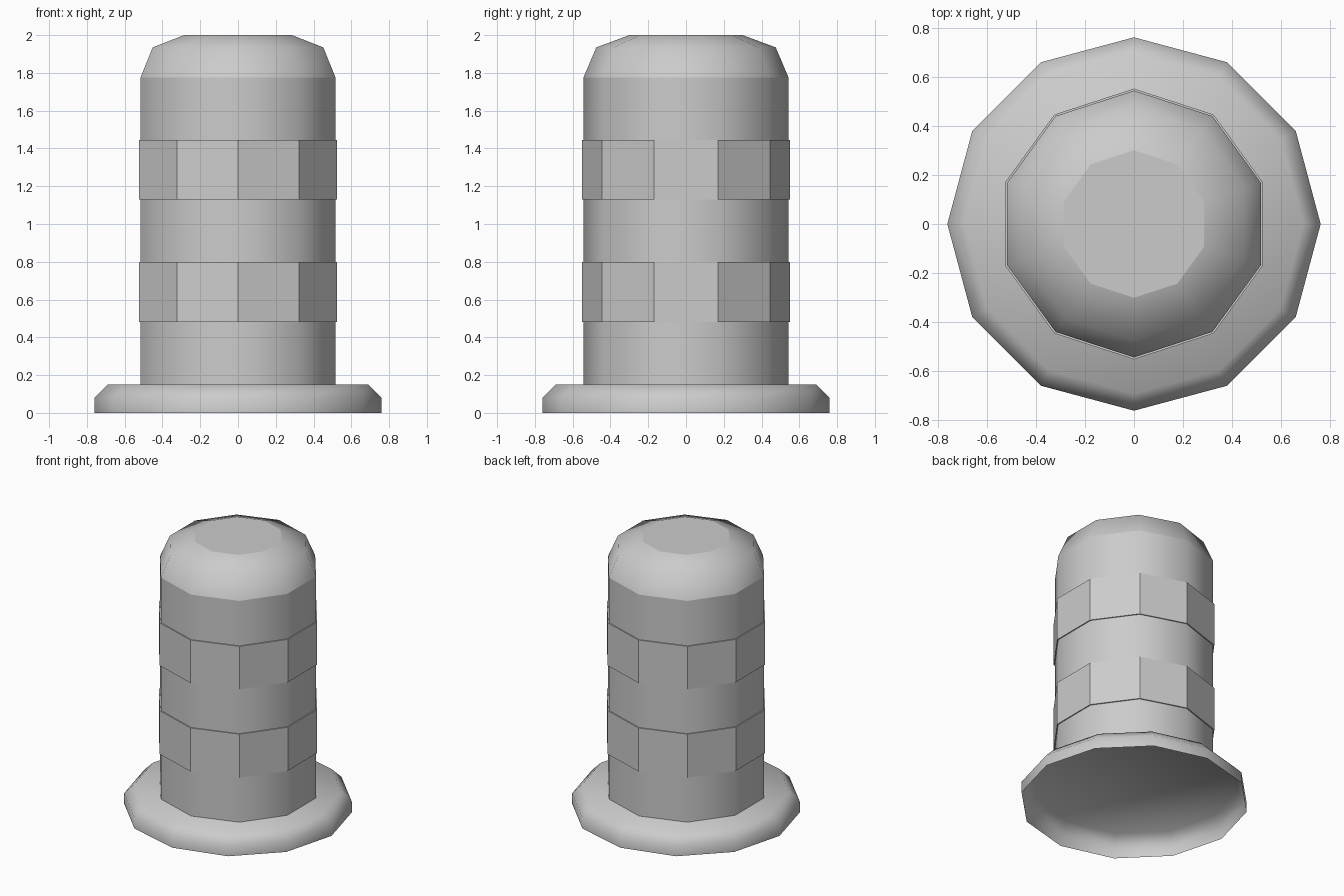
import bpy, bmesh, math

cube = bpy.data.objects.get("Cube")
if cube:
    bpy.data.objects.remove(cube, do_unlink=True)

grey = bpy.data.materials.new("plain_grey")
grey.use_nodes = True
colour = (0.6, 0.6, 0.6, 1)
grey.diffuse_color = colour
grey.node_tree.nodes["Principled BSDF"].inputs["Base Color"].default_value = colour


def lathe(name, sides, profile, cap_top=False, sharp_heights=()):
    """Turn a (radius, height) profile around z, with one corner at the back."""
    bm = bmesh.new()
    rings = []
    for radius, z in profile:
        angles = [math.pi / 2 + math.tau * i / sides for i in range(sides)]
        rings.append([bm.verts.new((radius * math.cos(a), radius * math.sin(a), z))
                      for a in angles])
    for low, high in zip(rings, rings[1:]):
        for i in range(sides):
            j = (i + 1) % sides
            bm.faces.new((low[i], low[j], high[j], high[i]))
    if cap_top:
        bm.faces.new(rings[-1])
    for face in bm.faces:
        face.smooth = True
    for edge in bm.edges:
        if all(any(abs(v.co.z - z) < 1e-4 for z in sharp_heights) for v in edge.verts):
            edge.smooth = False
    mesh = bpy.data.meshes.new(name)
    bm.to_mesh(mesh)
    bm.free()
    mesh.materials.append(grey)
    obj = bpy.data.objects.new(name, mesh)
    bpy.context.collection.objects.link(obj)
    return obj


# Hollow flanged foot, open underneath
lathe("base_flange", 12, [(0.76, 0), (0.76, 0.08), (0.69, 0.15)], cap_top=True)

# Post shaft and its chamfered crown with a flat top
post_radius = 0.543
lathe("post_shaft", 10, [(post_radius, 0.15), (post_radius, 1.775)])
lathe("post_crown", 10, [(post_radius, 1.775), (0.475, 1.935), (0.3, 2.0)],
      cap_top=True, sharp_heights=(2.0,))

# Two thin bands wrapped round the shaft
band_radius = 0.551
for name, bottom, top in (("lower_band", 0.48, 0.80), ("upper_band", 1.13, 1.445)):
    lathe(name, 10, [(post_radius, bottom), (band_radius, bottom),
                     (band_radius, top), (post_radius, top)],
          sharp_heights=(bottom, top))
